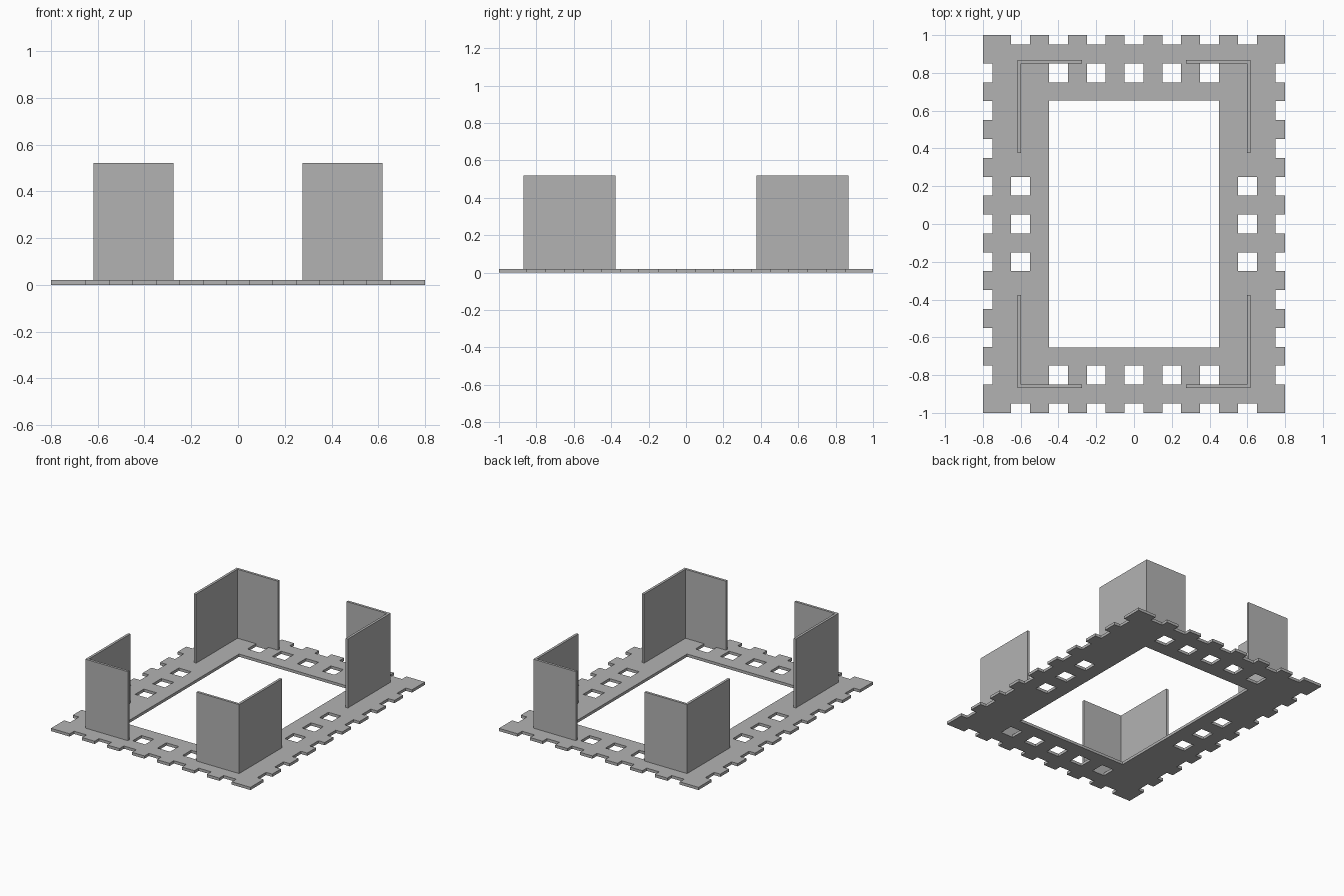
import bpy
import bmesh
from mathutils import Matrix, Vector

default = bpy.data.objects.get("Cube")
if default:
    bpy.data.objects.remove(default, do_unlink=True)

# One plain grey for everything
grey = bpy.data.materials.new("plain_grey")
grey.use_nodes = True
GREY = (0.45, 0.45, 0.45, 1)
grey.diffuse_color = GREY
grey.node_tree.nodes["Principled BSDF"].inputs["Base Color"].default_value = GREY

THICK = 0.02
HALF_X, HALF_Y = 0.8, 1.0
HOLE = 0.1       # side of the square slots and width of the edge notches
NOTCH = 0.05     # depth of the edge notches


def finish(bm, name):
    bmesh.ops.recalc_face_normals(bm, faces=bm.faces)
    mesh = bpy.data.meshes.new(name)
    bm.to_mesh(mesh)
    bm.free()
    mesh.materials.append(grey)
    obj = bpy.data.objects.new(name, mesh)
    bpy.context.collection.objects.link(obj)
    return obj


def add_box(bm, centre, size):
    matrix = Matrix.Translation(centre) @ Matrix.Diagonal((*size, 1))
    bmesh.ops.create_cube(bm, size=1, matrix=matrix)


# Base plate blank
bm = bmesh.new()
add_box(bm, (0, 0, THICK / 2), (2 * HALF_X, 2 * HALF_Y, THICK))
plate = finish(bm, "base_frame")

# Cutters: central opening, edge notches and square slots
bm = bmesh.new()
add_box(bm, (0, 0, 0), (0.9, 1.31, 1))
for side in (-1, 1):
    for i in range(-3, 4):
        add_box(bm, (i * 0.2, side * HALF_Y, 0), (HOLE, 2 * NOTCH, 1))
    for i in range(-4, 5):
        add_box(bm, (side * HALF_X, i * 0.2, 0), (2 * NOTCH, HOLE, 1))
    for i in range(-2, 3):
        add_box(bm, (i * 0.2, side * 0.8, 0), (HOLE, HOLE, 1))
    for i in range(-1, 2):
        add_box(bm, (side * 0.6, i * 0.2, 0), (HOLE, HOLE, 1))
cutter = finish(bm, "frame_cutter")
cutter.hide_render = True

cut = plate.modifiers.new("cutouts", "BOOLEAN")
cut.operation = "DIFFERENCE"
cut.solver = "EXACT"
cut.object = cutter
bpy.context.view_layer.objects.active = plate
bpy.ops.object.modifier_apply(modifier=cut.name)
bpy.data.objects.remove(cutter, do_unlink=True)

# Upright L-shaped corner walls
OUT_X, OUT_Y, END_X, END_Y, HEIGHT = 0.617, 0.868, 0.276, 0.377, 0.5
WALL = 0.018
profile = [(OUT_X, OUT_Y), (END_X, OUT_Y), (END_X, OUT_Y - WALL),
           (OUT_X - WALL, OUT_Y - WALL), (OUT_X - WALL, END_Y), (OUT_X, END_Y)]
for sy, depth in ((-1, "front"), (1, "back")):
    for sx, side in ((-1, "right"), (1, "left")):
        bm = bmesh.new()
        face = bm.faces.new([bm.verts.new((sx * x, sy * y, THICK)) for x, y in profile])
        top = bmesh.ops.extrude_face_region(bm, geom=[face], use_keep_orig=True)
        verts = [v for v in top["geom"] if isinstance(v, bmesh.types.BMVert)]
        bmesh.ops.translate(bm, verts=verts, vec=Vector((0, 0, HEIGHT)))
        finish(bm, f"{depth}_{side}_corner_wall")
